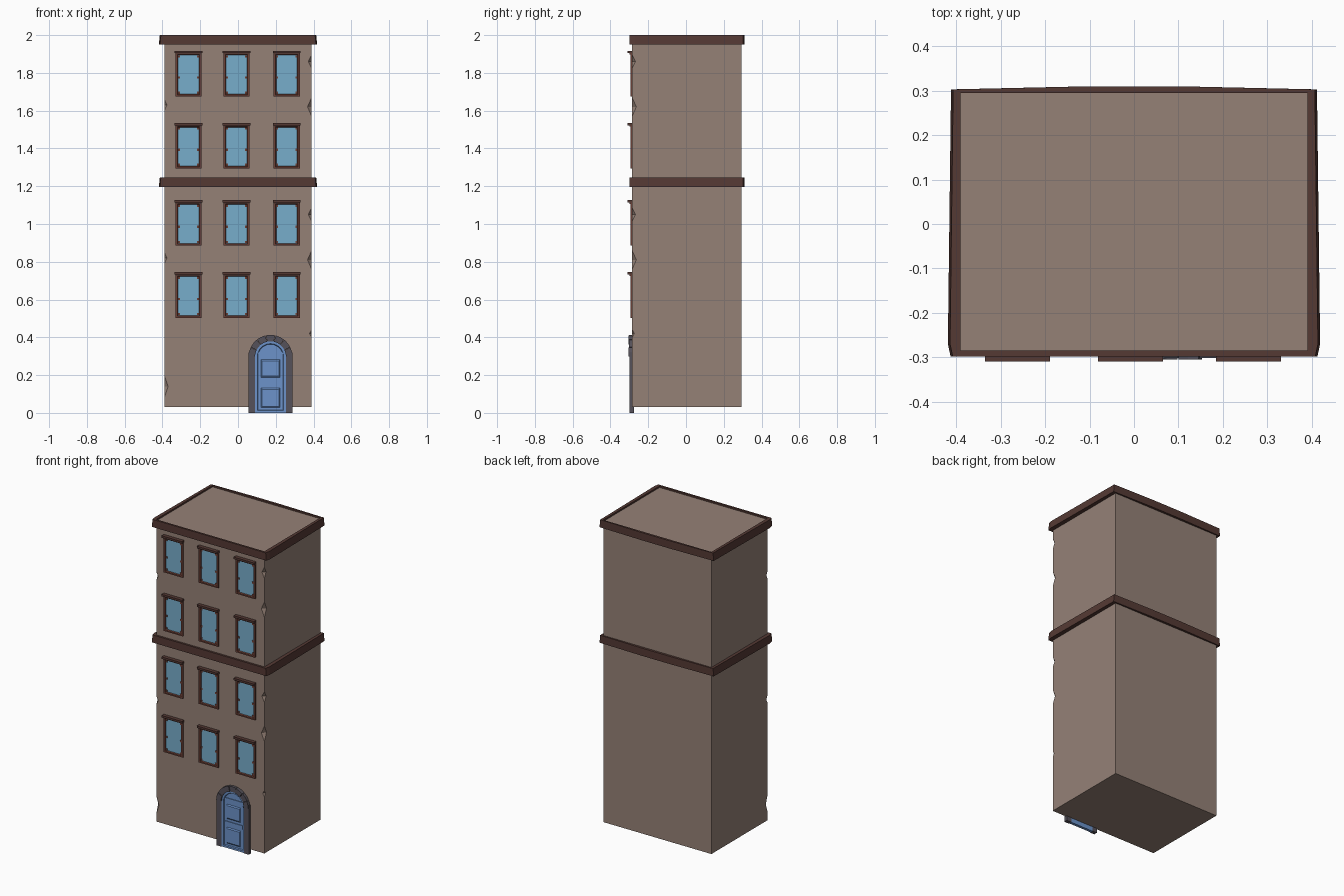
import bpy, bmesh, math
from mathutils import Vector

if "Cube" in bpy.data.objects:
    bpy.data.objects.remove(bpy.data.objects["Cube"])


def material(name, rgb):
    m = bpy.data.materials.new(name)
    m.diffuse_color = (*rgb, 1)
    m.use_nodes = True
    m.node_tree.nodes["Principled BSDF"].inputs["Base Color"].default_value = m.diffuse_color
    return m


WALL = material("wall_brown", (0.30, 0.22, 0.183))
TRIM = material("dark_brown_trim", (0.089, 0.041, 0.034))
FRAME = material("red_brown_frame", (0.15, 0.052, 0.038))
GLASS = material("window_blue", (0.184, 0.418, 0.60))
DOOR = material("door_blue", (0.15, 0.29, 0.59))
STONE = material("grey_stone", (0.09, 0.082, 0.10))

FRONT, BACK, HALF = -0.285, 0.295, 0.39


def finish(name, bm, mat):
    bmesh.ops.recalc_face_normals(bm, faces=bm.faces[:])
    me = bpy.data.meshes.new(name)
    bm.to_mesh(me)
    bm.free()
    me.materials.append(mat)
    ob = bpy.data.objects.new(name, me)
    bpy.context.collection.objects.link(ob)
    return ob


def loft(bm, loops, cyclic=False, caps=True):
    """Join equal-length closed loops of points with quads."""
    rows = [[bm.verts.new(p) for p in l] for l in loops]
    pairs = list(zip(rows, rows[1:])) + ([(rows[-1], rows[0])] if cyclic else [])
    for a, b in pairs:
        for i in range(len(a)):
            j = (i + 1) % len(a)
            bm.faces.new((a[i], a[j], b[j], b[i]))
    if caps and not cyclic:
        bm.faces.new(rows[0])
        bm.faces.new(rows[-1])


def rect(x0, x1, z0, z1, y):
    return [(x0, y, z0), (x1, y, z0), (x1, y, z1), (x0, y, z1)]


def box(bm, x0, x1, y0, y1, z0, z1):
    loft(bm, [rect(x0, x1, z0, z1, y0), rect(x0, x1, z0, z1, y1)])


# Main block with chipped front corners
bm = bmesh.new()
box(bm, -HALF, HALF, FRONT, BACK, 0.03, 1.99)
body = finish("building_body", bm, WALL)

bm = bmesh.new()
chips = [(1, 1.86, 0.018, 0.035), (1, 1.62, 0.022, 0.05), (1, 1.05, 0.018, 0.035),
         (1, 0.81, 0.022, 0.05), (1, 0.42, 0.012, 0.02), (-1, 1.63, 0.014, 0.03),
         (-1, 0.82, 0.014, 0.03), (-1, 0.14, 0.02, 0.06)]
for side, z, r, h in chips:
    c = Vector((side * HALF, FRONT, z))
    ring = [bm.verts.new(c + Vector((r * dx, r * dy, 0))) for dx, dy in ((1, 0), (0, 1), (-1, 0), (0, -1))]
    for tip in (h, -h):
        t = bm.verts.new(c + Vector((0, 0, tip)))
        for i in range(4):
            bm.faces.new((ring[i], ring[(i + 1) % 4], t))
cutter = finish("chip_cutter", bm, WALL)
cutter.hide_render = True
mod = body.modifiers.new("chips", "BOOLEAN")
mod.operation = "DIFFERENCE"
mod.object = cutter
mod.solver = "EXACT"
bpy.context.view_layer.objects.active = body
bpy.ops.object.modifier_apply(modifier="chips")
bpy.data.objects.remove(cutter)

# Roof cornice and middle band, slightly uneven hand-cut outline
plan = [(-.408, -.298), (.408, -.298), (.414, -.27), (.407, .303), (.1, .31),
        (-.1, .31), (-.407, .303), (-.414, -.27)]
inner = [(max(-HALF, min(HALF, x)), max(FRONT, min(BACK, y))) for x, y in plan]


def band(name, z0, z1):
    bm = bmesh.new()
    loft(bm, [[(x * 1.012, y, z0) for x, y in plan], [(x, y, z1) for x, y in plan],
              [(x, y, z1) for x, y in inner], [(x, y, z0) for x, y in inner]], cyclic=True)
    finish(name, bm, TRIM)


band("roof_cornice", 1.95, 2.0)
band("middle_band", 1.197, 1.247)

# Windows: 4 floors of 3
frames, glass, lintels = bmesh.new(), bmesh.new(), bmesh.new()
for z0 in (0.503, 0.885, 1.293, 1.675):
    z1 = z0 + 0.232
    for cx in (-0.262, -0.008, 0.258):
        a, b = cx - 0.07, cx + 0.07
        loft(frames, [rect(a, b, z0, z1, FRONT + .002),
                      rect(a, b, z0, z1, FRONT - .010),
                      rect(a + .011, b - .011, z0 + .009, z1 - .009, FRONT - .010),
                      rect(a + .015, b - .015, z0 + .013, z1 - .013, FRONT - .004),
                      rect(a + .015, b - .015, z0 + .013, z1 - .013, FRONT + .002)], cyclic=True)
        box(glass, a + .012, b - .012, FRONT - .003, FRONT + .002, z0 + .01, z1 - .01)
        # small corner blocks and mid-height catches
        for s in (-1, 1):
            ex = cx + s * 0.052
            for zz, h in ((z0 + .02, .006), (z0 + .1, .006), (z1 - .02, .006)):
                box(frames, ex - .006, ex + .006, FRONT - .006, FRONT, zz - h, zz + h)
        # lintel with a narrower underside
        box(lintels, a - .003, b + .003, FRONT - .024, FRONT + .002, z1 - .003, z1 + .010)
        box(lintels, a, b, FRONT - .014, FRONT + .002, z1 - .010, z1 - .003)
finish("window_frames", frames, FRAME)
finish("window_glass", glass, GLASS)
finish("window_lintels", lintels, TRIM)

# Arched door
DX, DZ = 0.172, 0.297


def arch(r, y, z0=0.0, n=10):
    pts = [(DX + r * math.cos(math.pi * i / n), y, DZ + r * math.sin(math.pi * i / n)) for i in range(n + 1)]
    return [(DX + r, y, z0)] + pts + [(DX - r, y, z0)]


# stone jambs and arch stones
bm = bmesh.new()
R0, R1 = 0.082, 0.116
for s in (-1, 1):
    xa, xb = sorted((DX + s * R0, DX + s * R1))
    box(bm, xa, xb, -0.300, -0.276, 0, 0.32)
n = 7
for i in range(n):
    t0, t1 = (math.pi * (i + k) / n for k in (0.02, 0.98))
    y = -0.305 if i % 2 == 0 else -0.302

    def wedge(y):
        return [(DX + r * math.cos(t), y, DZ + r * math.sin(t))
                for r, t in ((R0, t0), (R1, t0), (R1, (t0 + t1) / 2), (R1, t1), (R0, t1), (R0, (t0 + t1) / 2))]
    loft(bm, [wedge(y), wedge(-0.28)])
finish("door_surround", bm, STONE)

# door leaf, raised rim and panels
bm = bmesh.new()
loft(bm, [arch(0.084, -0.289), arch(0.084, -0.278)])
loft(bm, [arch(0.083, -0.288), arch(0.083, -0.296), arch(0.070, -0.296, 0.012),
          arch(0.066, -0.288, 0.016)], cyclic=True)
for z0, z1 in ((0.025, 0.135), (0.185, 0.285)):
    loft(bm, [rect(DX - .052, DX + .052, z0, z1, -0.287),
              rect(DX - .044, DX + .044, z0 + .01, z1 - .01, -0.294)])
for z in (0.16, 0.312):
    box(bm, DX - .066, DX + .066, -0.293, -0.287, z - .012, z + .012)
finish("door_leaf", bm, DOOR)
